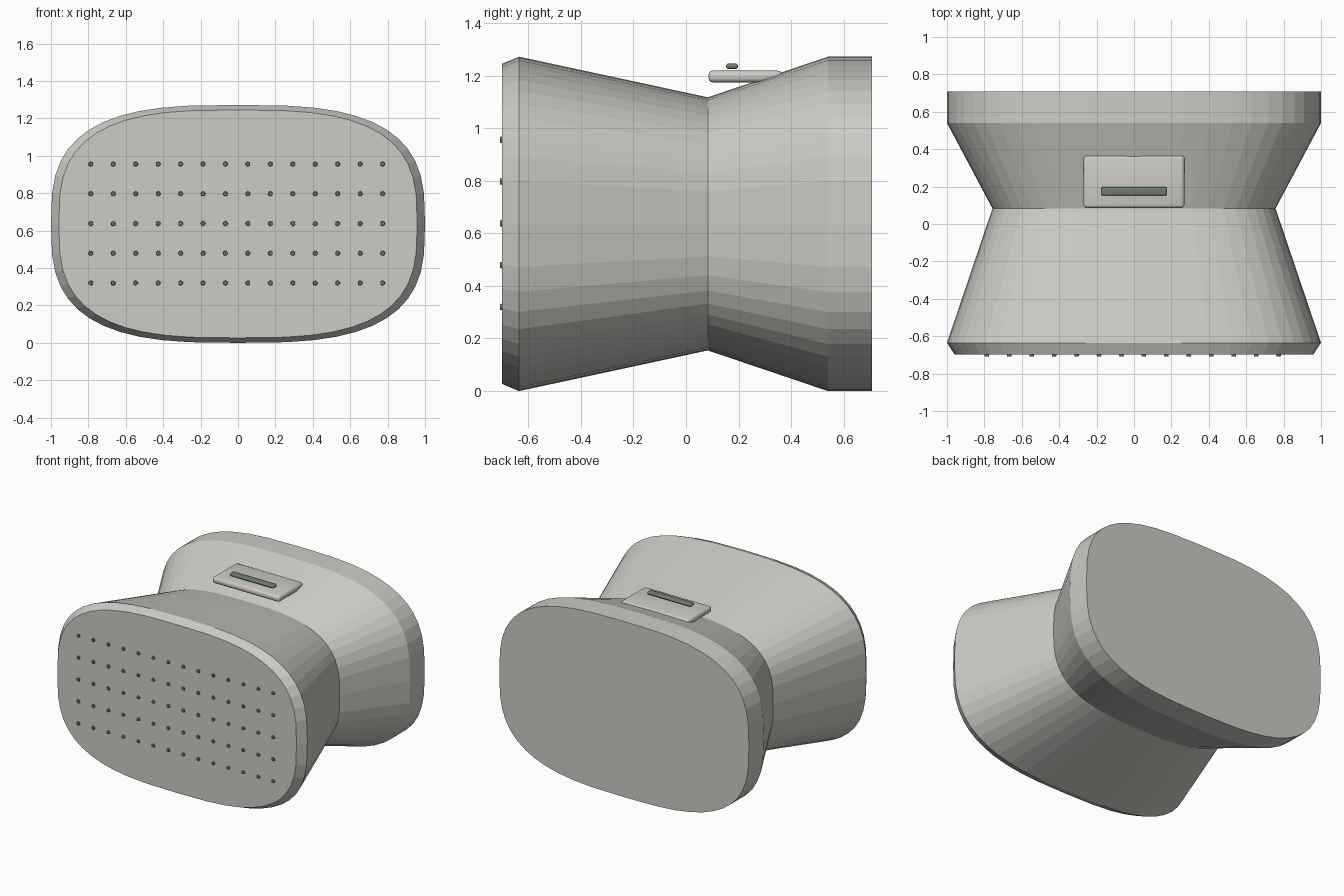
import bpy, bmesh
from math import sin, cos, pi, copysign
from mathutils import Matrix, Vector

cube = bpy.data.objects.get("Cube")
if cube:
    bpy.data.objects.remove(cube)


def material(name, rgb):
    m = bpy.data.materials.new(name)
    m.use_nodes = True
    m.diffuse_color = (*rgb, 1)
    m.node_tree.nodes["Principled BSDF"].inputs["Base Color"].default_value = (*rgb, 1)
    return m


shell = material("warm light grey", (0.61, 0.60, 0.56))
dark = material("dark grey green", (0.16, 0.20, 0.175))
dot_mat = material("dark grey", (0.15, 0.165, 0.155))


def finish(bm, name, mat):
    bmesh.ops.recalc_face_normals(bm, faces=bm.faces)
    mesh = bpy.data.meshes.new(name)
    bm.to_mesh(mesh)
    bm.free()
    mesh.materials.append(mat)
    ob = bpy.data.objects.new(name, mesh)
    bpy.context.collection.objects.link(ob)
    return ob


def rounded_box(name, lo, hi, radius, segments, mat):
    lo, hi = Vector(lo), Vector(hi)
    bm = bmesh.new()
    bmesh.ops.create_cube(bm, size=1, matrix=Matrix.Translation((lo + hi) / 2)
                          @ Matrix.Diagonal((*(hi - lo), 1)))
    bmesh.ops.bevel(bm, geom=bm.edges[:], offset=radius, segments=segments,
                    profile=0.5, affect='EDGES')
    ob = finish(bm, name, mat)
    bpy.context.view_layer.objects.active = ob
    ob.select_set(True)
    bpy.ops.object.shade_smooth_by_angle()
    ob.select_set(False)


# Waisted body: superellipse sections lofted from front to back
SIDES, HALF_HEIGHT, POWER = 48, 0.636, 2 / 3


def curve(t):
    return copysign(abs(t) ** POWER, t) if abs(t) > 1e-6 else 0


bm = bmesh.new()
rings = []
for y, s in [(-0.699, 0.958), (-0.635, 1), (0.083, 0.757), (0.54, 1), (0.708, 1)]:
    angles = [2 * pi * i / SIDES for i in range(SIDES)]
    rings.append([bm.verts.new((s * curve(cos(a)), y,
                                HALF_HEIGHT * (1 + s * curve(sin(a))))) for a in angles])
for a, b in zip(rings, rings[1:]):
    for i in range(SIDES):
        j = (i + 1) % SIDES
        bm.faces.new((a[i], a[j], b[j], b[i]))
bm.faces.new(rings[0])
bm.faces.new(rings[-1])
finish(bm, "body", shell)

# Top control plate with its raised bar
rounded_box("control_plate", (-0.27, 0.085, 1.174), (0.27, 0.366, 1.219), 0.018, 3, shell)
rounded_box("control_bar", (-0.175, 0.152, 1.225), (0.175, 0.198, 1.246), 0.0095, 3, dark)

# Grid of small studs on the front face
bm = bmesh.new()
for row in range(5):
    for col in range(14):
        place = Matrix.Translation((-0.787 + 0.12 * col, -0.699, 0.32 + 0.159 * row))
        bmesh.ops.create_cone(bm, cap_ends=True, segments=12, radius1=0.0145, radius2=0.011,
                              depth=0.018, matrix=place @ Matrix.Rotation(pi / 2, 4, 'X'))
finish(bm, "front_studs", dot_mat)
